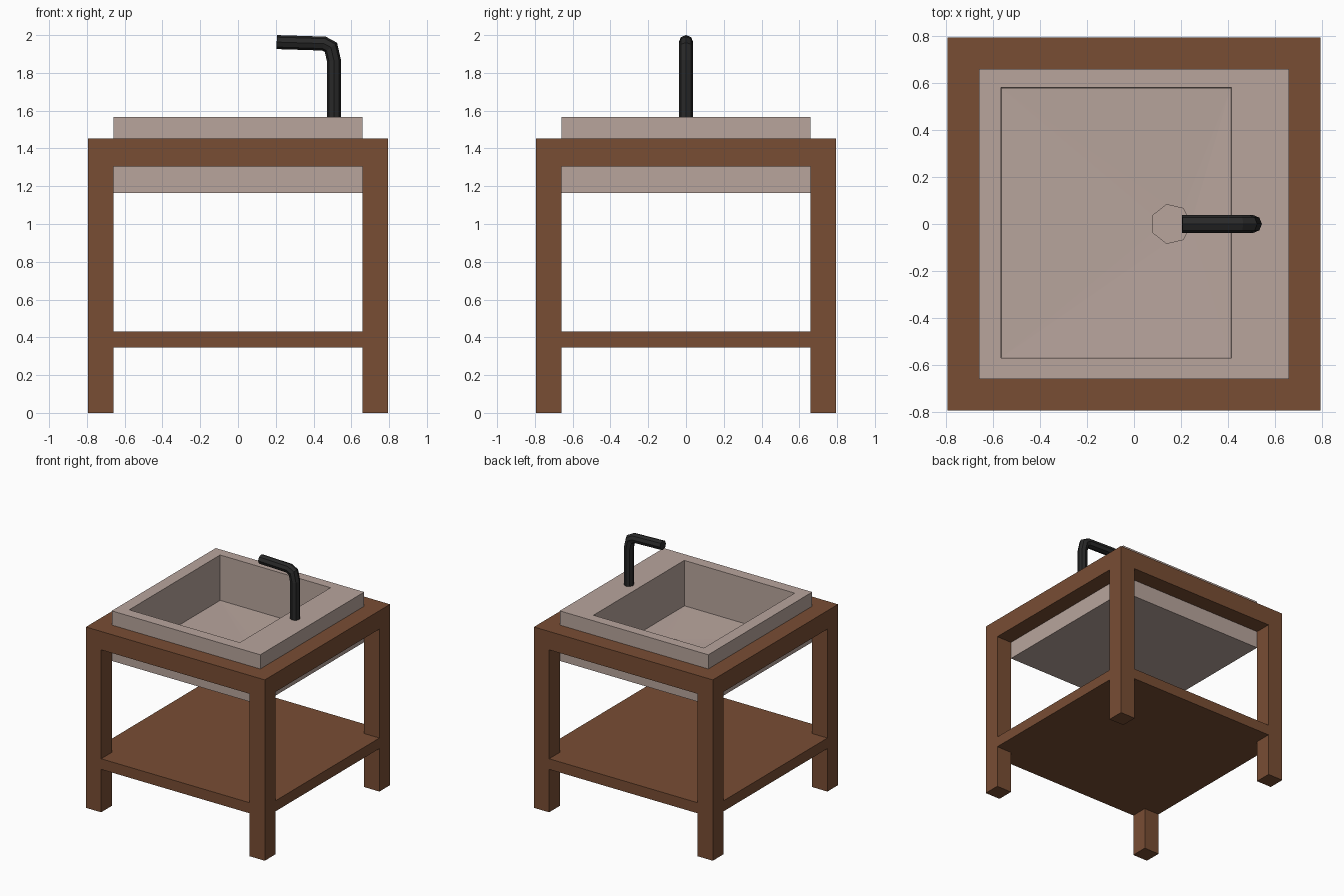
import bpy, bmesh, math
from mathutils import Vector

if "Cube" in bpy.data.objects:
    bpy.data.objects.remove(bpy.data.objects["Cube"])


def material(name, rgb):
    m = bpy.data.materials.new(name)
    m.diffuse_color = (*rgb, 1)
    m.use_nodes = True
    m.node_tree.nodes["Principled BSDF"].inputs["Base Color"].default_value = m.diffuse_color
    return m


def finish(bm, name, mat):
    bmesh.ops.recalc_face_normals(bm, faces=bm.faces[:])
    me = bpy.data.meshes.new(name)
    bm.to_mesh(me)
    bm.free()
    me.materials.append(mat)
    ob = bpy.data.objects.new(name, me)
    bpy.context.collection.objects.link(ob)
    return ob


def skin(bm, a, b):
    n = len(a)
    for i in range(n):
        bm.faces.new((a[i], a[(i + 1) % n], b[(i + 1) % n], b[i]))


def rect(bm, x0, x1, y0, y1, z):
    return [bm.verts.new(p) for p in ((x0, y0, z), (x1, y0, z), (x1, y1, z), (x0, y1, z))]


def ring_edges(bm, ring):
    n = len(ring)
    return [bm.edges.get((ring[i], ring[(i + 1) % n])) or
            bm.edges.new((ring[i], ring[(i + 1) % n])) for i in range(n)]


wood = material("wood", (0.19, 0.075, 0.034))
stone = material("stone", (0.48, 0.375, 0.335))
black = material("black_metal", (0.022, 0.022, 0.022))

# Stand: legs, flush shelf and open top frame as one shell of solid cells
XY = (-0.795, -0.66, 0.66, 0.795)
Z = (0, 0.345, 0.43, 1.305, 1.453)


def solid(i, j, k):
    if not (0 <= i < 3 and 0 <= j < 3 and 0 <= k < 4):
        return False
    corner = i != 1 and j != 1
    return corner or k == 1 or (k == 3 and (i, j) != (1, 1))


bm = bmesh.new()
for i in range(3):
    for j in range(3):
        for k in range(4):
            if not solid(i, j, k):
                continue
            for axis in range(3):
                for side in (0, 1):
                    near = [i, j, k]
                    near[axis] += 2 * side - 1
                    if solid(*near):
                        continue
                    quad = []
                    for u, v in ((0, 0), (1, 0), (1, 1), (0, 1)):
                        c = [i, j, k]
                        c[axis] += side
                        c[(axis + 1) % 3] += u
                        c[(axis + 2) % 3] += v
                        quad.append(bm.verts.new((XY[c[0]], XY[c[1]], Z[c[2]])))
                    bm.faces.new(quad)
bmesh.ops.remove_doubles(bm, verts=bm.verts[:], dist=1e-4)
finish(bm, "wooden_stand", wood)

# Sink: block with an offset basin, floor falling to a seven-sided drain
bm = bmesh.new()
bottom = rect(bm, -0.66, 0.66, -0.66, 0.66, 1.165)
top = rect(bm, -0.66, 0.66, -0.66, 0.66, 1.567)
rim = rect(bm, -0.566, 0.416, -0.572, 0.581, 1.567)
floor = rect(bm, -0.562, 0.411, -0.568, 0.577, 1.205)
bm.faces.new(bottom)
for a, b in ((bottom, top), (top, rim), (rim, floor)):
    skin(bm, a, b)
drain = []
for z in (1.192, 1.178):
    drain.append([bm.verts.new((0.157 + 0.085 * math.cos(t), 0.085 * math.sin(t), z))
                  for t in (math.tau * n / 7 for n in range(7))])
skin(bm, *drain)
bm.faces.new(drain[1])
bmesh.ops.bridge_loops(bm, edges=ring_edges(bm, floor) + ring_edges(bm, drain[0]))
finish(bm, "sink_basin", stone)

# Tap: eight-sided pipe swept along a bent path with mitred joints
path = [Vector(p) for p in ((0.508, 0, 1.56), (0.508, 0, 1.865), (0.492, 0, 1.935),
                            (0.455, 0, 1.955), (0.205, 0, 1.963))]
bm = bmesh.new()
rings = []
for n, p in enumerate(path):
    d0 = (p - path[max(n - 1, 0)]).normalized()
    d1 = (path[min(n + 1, len(path) - 1)] - p).normalized()
    t = (d0 + d1).normalized()
    side = Vector((t.z, 0, -t.x))
    mitre = 0.037 / max(t.dot(d0), t.dot(d1))
    rings.append([bm.verts.new(p + side * mitre * math.cos(a) + Vector((0, 0.038 * math.sin(a), 0)))
                  for a in (math.tau * s / 8 for s in range(8))])
for a, b in zip(rings, rings[1:]):
    skin(bm, a, b)
bm.faces.new(rings[0])
bm.faces.new(rings[-1])
finish(bm, "tap", black)
